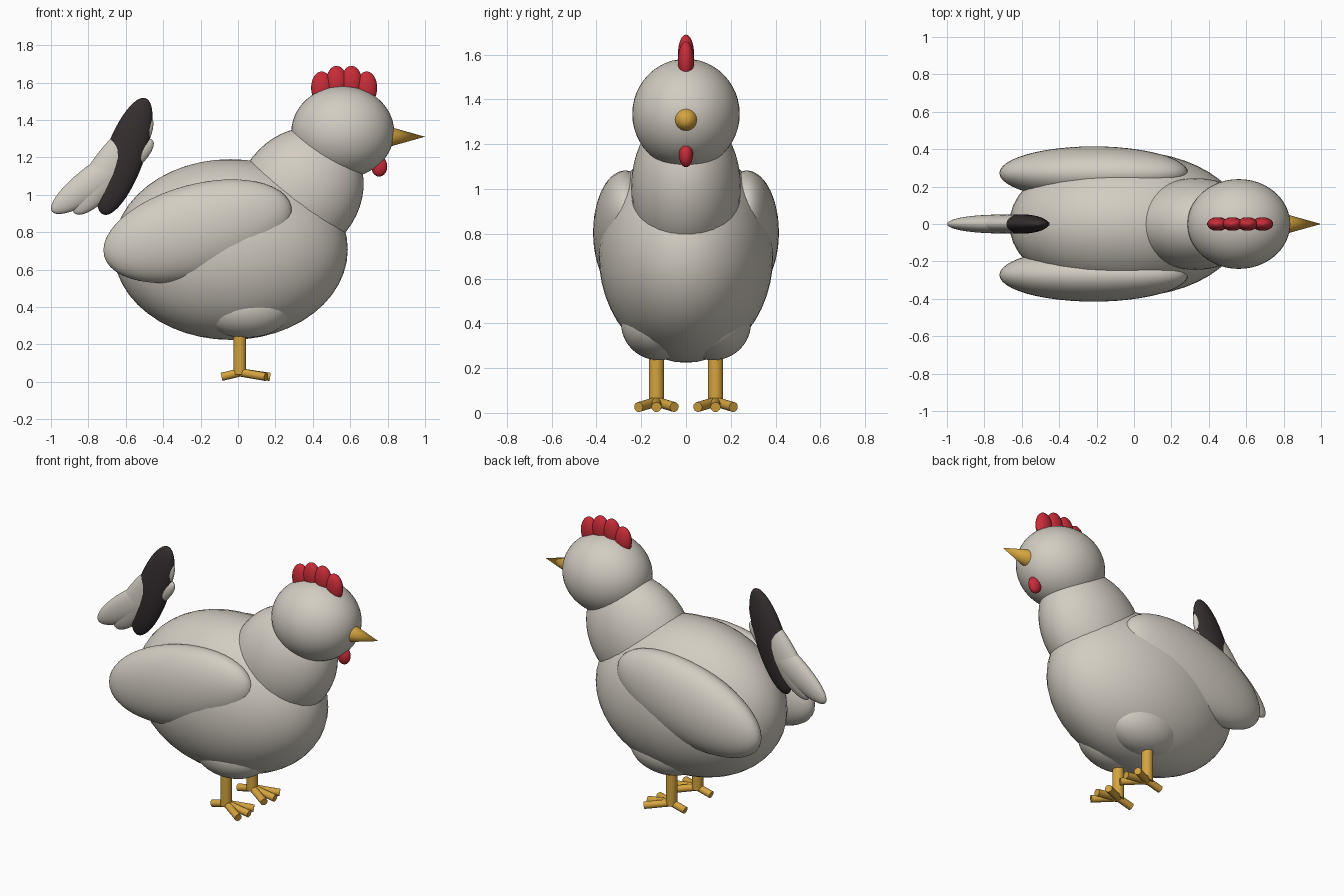
import bpy
from math import radians
from mathutils import Vector

cube = bpy.data.objects.get("Cube")
if cube:
    bpy.data.objects.remove(cube, do_unlink=True)


def material(name, rgb):
    m = bpy.data.materials.new(name)
    m.use_nodes = True
    m.diffuse_color = (*rgb, 1)
    m.node_tree.nodes["Principled BSDF"].inputs["Base Color"].default_value = (*rgb, 1)
    return m


CREAM = material("cream feathers", (0.65, 0.61, 0.54))
BLACK = material("black feather", (0.035, 0.027, 0.028))
RED = material("red skin", (0.58, 0.025, 0.04))
GOLD = material("golden horn", (0.66, 0.37, 0.05))


def finish(name, mat):
    ob = bpy.context.object
    ob.name = ob.data.name = name
    ob.data.materials.append(mat)
    bpy.ops.object.shade_smooth_by_angle(angle=radians(40))
    return ob


def ellipsoid(name, center, radii, mat, tilt=0):
    """Ellipsoid whose local x axis is raised by tilt degrees."""
    bpy.ops.mesh.primitive_uv_sphere_add(segments=48, ring_count=24, location=center,
                                         rotation=(0, radians(-tilt), 0))
    bpy.context.object.scale = radii
    bpy.ops.object.transform_apply(location=False, rotation=False, scale=True)
    return finish(name, mat)


def rod(name, start, end, r_start, r_end, mat):
    """Cylinder or cone between two points."""
    start, end = Vector(start), Vector(end)
    axis = end - start
    bpy.ops.mesh.primitive_cone_add(vertices=24, radius1=r_start, radius2=r_end,
                                    depth=axis.length, location=(start + end) / 2,
                                    rotation=axis.to_track_quat('Z', 'Y').to_euler())
    return finish(name, mat)


# Body, neck and head
ellipsoid("body", (-0.04, 0, 0.707), (0.627, 0.39, 0.483), CREAM)
ellipsoid("neck", (0.33, 0, 1.005), (0.32, 0.245, 0.375), CREAM, tilt=-38)
ellipsoid("head", (0.56, 0, 1.335), (0.275, 0.24, 0.246), CREAM)

# Beak, wattle and comb
rod("beak", (0.8, 0, 1.31), (1, 0, 1.31), 0.056, 0, GOLD)
ellipsoid("wattle", (0.755, 0, 1.152), (0.043, 0.031, 0.055), RED)
for i, (x, z) in enumerate([(0.447, 1.572), (0.527, 1.602), (0.607, 1.602), (0.688, 1.572)]):
    ellipsoid(f"comb_lobe_{i + 1}", (x, 0, z), (0.056, 0.036, 0.087), RED)

# Tail fan
ellipsoid("tail_feather_low", (-0.725, 0, 1.1), (0.33, 0.05, 0.09), CREAM, tilt=35)
ellipsoid("tail_feather_middle", (-0.67, 0, 1.16), (0.33, 0.05, 0.1), CREAM, tilt=52)
ellipsoid("tail_feather_high", (-0.607, 0, 1.205), (0.331, 0.052, 0.105), BLACK, tilt=70)

# Wings, thighs, legs and feet on both sides
for side, s in (("left", 1), ("right", -1)):
    ellipsoid(f"{side}_wing", (-0.215, s * 0.272, 0.805), (0.518, 0.143, 0.251), CREAM, tilt=15)
    ellipsoid(f"{side}_thigh", (0.04, s * 0.12, 0.4), (0.25, 0.17, 0.165), CREAM)
    y = s * 0.132
    ankle = (0.01, y, 0.05)
    rod(f"{side}_leg", (0.01, y, 0.04), (0.01, y, 0.34), 0.034, 0.034, GOLD)
    toes = {"inner": (0.15, -0.08), "middle": (0.172, 0), "outer": (0.15, 0.08),
            "back": (-0.088, 0)}
    for toe, (x, spread) in toes.items():
        rod(f"{side}_{toe}_toe", ankle, (x, y + s * spread, 0.026), 0.022, 0.022, GOLD)
